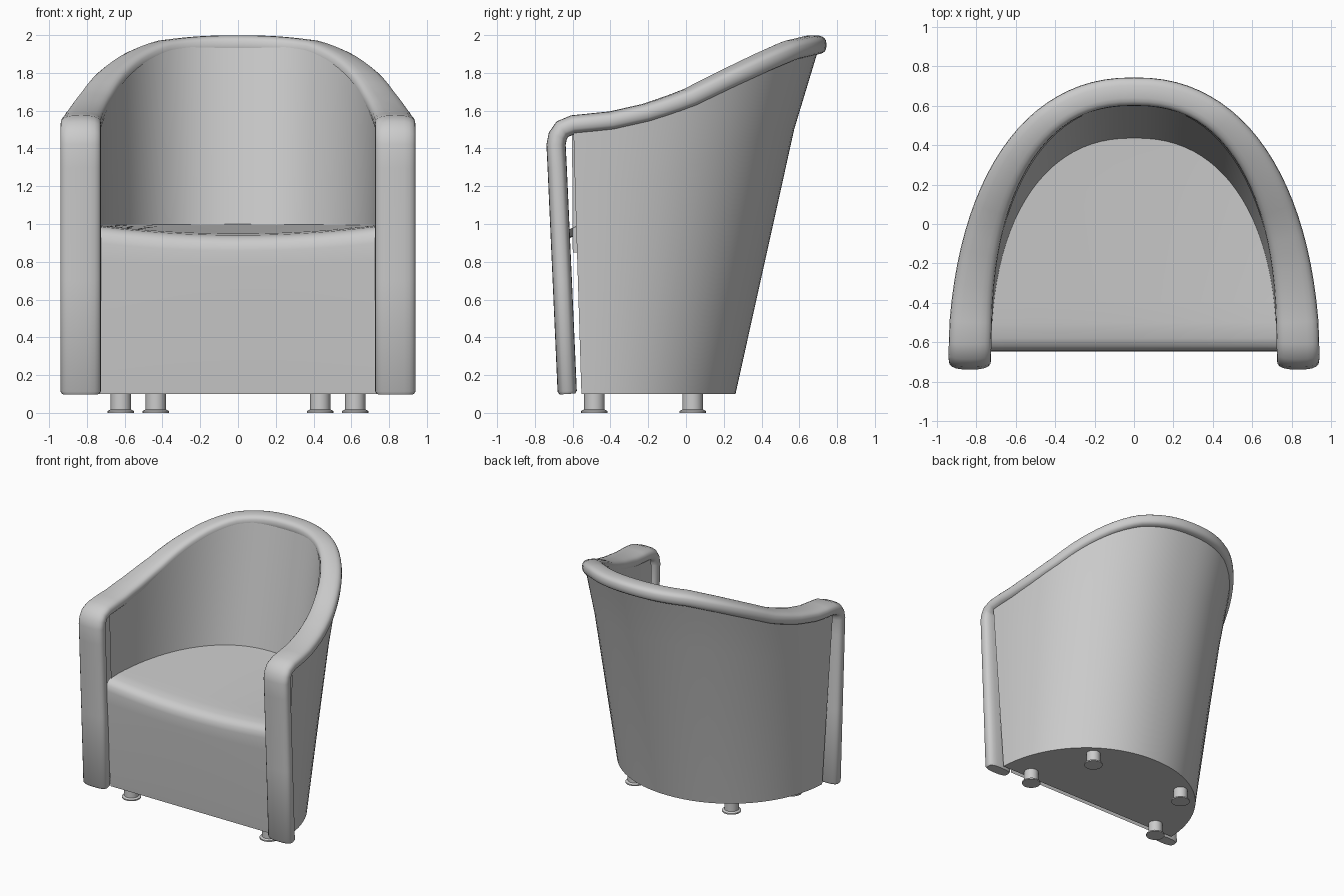
import bpy, bmesh, math
from mathutils import Vector

cube = bpy.data.objects.get("Cube")
if cube:
    bpy.data.objects.remove(cube)

grey = bpy.data.materials.new("grey_upholstery")
grey.use_nodes = True
grey.diffuse_color = (0.6, 0.6, 0.6, 1)
grey.node_tree.nodes["Principled BSDF"].inputs["Base Color"].default_value = (0.6, 0.6, 0.6, 1)


def make(name, rows, close_rows=False, caps=(), angle=40):
    """Skin a list of equally long point rows; caps lists rows to fill."""
    bm = bmesh.new()
    grid = [[bm.verts.new(p) for p in row] for row in rows]
    n = len(grid[0])
    for a, b in zip(grid, grid[1:]):
        for i in range(n if close_rows else n - 1):
            j = (i + 1) % n
            bm.faces.new((a[i], a[j], b[j], b[i]))
    for c in caps:
        bm.faces.new(grid[c])
    bmesh.ops.remove_doubles(bm, verts=bm.verts, dist=0.0005)
    bmesh.ops.recalc_face_normals(bm, faces=bm.faces)
    mesh = bpy.data.meshes.new(name)
    bm.to_mesh(mesh)
    bm.free()
    obj = bpy.data.objects.new(name, mesh)
    bpy.context.collection.objects.link(obj)
    mesh.materials.append(grey)
    bpy.ops.object.select_all(action='DESELECT')
    obj.select_set(True)
    bpy.context.view_layer.objects.active = obj
    bpy.ops.object.shade_smooth_by_angle(angle=math.radians(angle))
    return obj


def arch(t, half, front, back, n=2.3):
    """Point on a horseshoe plan curve that is open to the front."""
    c, s = math.cos(t), max(math.sin(t), 0)
    x = math.copysign(half * abs(c) ** (2 / n), c)
    return x, front + (back - front) * s ** (2 / n)


def rim_height(y):
    """Height of the rim centre line, by smooth interpolation along y."""
    keys = [(-0.8, 1.50), (-0.6, 1.525), (-0.4, 1.545), (-0.2, 1.59), (0, 1.66),
            (0.2, 1.76), (0.4, 1.855), (0.55, 1.92), (0.68, 1.95)]
    for (y0, z0), (y1, z1) in zip(keys, keys[1:]):
        if y <= y1:
            return z0 + (z1 - z0) * (y - y0) / (y1 - y0)
    return keys[-1][1]


STEPS = 48
T0 = 0.05
angles = [T0 + (math.pi - 2 * T0) * i / STEPS for i in range(STEPS + 1)]
centre = [arch(t, 0.833, -0.70, 0.672) for t in angles]
heights = [rim_height(y) for x, y in centre]

# Padded rim: one sweep up a front post, round the back and down the other post
post = [(-0.628, 0.10), (-0.629, 0.115), (-0.655, 0.70), (-0.682, 1.30),
        (-0.688, 1.42), (-0.679, 1.465), (-0.655, 1.502)]
path = [Vector((0.833, y, z)) for y, z in post]
path += [Vector((x, y, z)) for (x, y), z in zip(centre, heights)]
path += [Vector((-0.833, y, z)) for y, z in reversed(post)]
sections = []
last = len(path) - 1
for i, p in enumerate(path):
    tangent = (path[min(i + 1, last)] - path[max(i - 1, 0)]).normalized()
    k = i - len(post)
    if 0 < k < STEPS:
        flat = Vector((tangent.x, tangent.y, 0)).normalized()
        out = Vector((flat.y, -flat.x, 0))
    else:
        out = Vector((1 if i < last / 2 else -1, 0, 0))
    normal = out.cross(tangent)
    back = max(0, min(1, (p.y + 0.5) / 1.1))
    half_w = 0.108 - 0.036 * back
    half_t = 0.051
    if i in (0, last):
        half_w, half_t = half_w - 0.01, half_t - 0.01
    ring = []
    for j in range(20):
        a = math.tau * j / 20
        c, s = math.cos(a), math.sin(a)
        u = math.copysign(abs(c) ** 0.7, c) * half_w
        v = math.copysign(abs(s) ** 0.7, s) * half_t
        ring.append(p + out * u + normal * v)
    sections.append(ring)
make("padded_rim", sections, close_rows=True, caps=(0, -1), angle=50)

# Outer shell: leans outward from a half-round base up to the rim
base, middle, top = [], [], []
for t, z in zip(angles, heights):
    bx, by = arch(t, 0.84, -0.60, 0.262, 2.05)
    tx, ty = arch(t, 0.908, -0.70, 0.705)
    bow = 0.025 * math.sin(t)
    f = 0.76
    base.append((bx, by, 0.10))
    middle.append((bx + (tx - bx) * f, by + (ty - by) * f - bow, 0.1 + (z - 0.1) * f))
    top.append((tx, ty, z - 0.01))
make("outer_shell", [base, middle, top], caps=(0,))

# Inner backrest wall
low, high = [], []
for t, z in zip(angles, heights):
    low.append((*arch(t, 0.722, -0.68, 0.41), 0.85))
    high.append((*arch(t, 0.738, -0.70, 0.605), z))
make("inner_backrest", [low, high])

# Seat: front panel and cushion top, dipping in the middle of the front edge
profile = [(-0.59, 0.10), (-0.60, 0.2), (-0.643, 0.80), (-0.648, 0.90), (-0.641, 0.945),
           (-0.62, 0.972), (-0.58, 0.987), (-0.5, 0.992)]
profile += [(-0.5 + 0.945 * math.sin(math.pi / 2 * k / 14), 0.992 + 0.008 * k / 14)
            for k in range(1, 15)]
rows = []
for y, z in profile:
    depth = max(0, (y + 0.66) / 1.11)
    half = 0.735 * max(0, 1 - depth ** 2.3) ** (1 / 2.3)
    sag = 0.05 * max(0, 1 - depth) * max(0, min(1, (z - 0.6) / 0.35))
    rows.append([(half * q, y, z - sag * (1 - q * q)) for q in [i / 8 - 1 for i in range(17)]])
make("seat", rows)

# Feet: short pegs on wider round glides
foot_profile = [(0.07, 0), (0.07, 0.01), (0.054, 0.018), (0.054, 0.11)]
for side, sx in (("left", 1), ("right", -1)):
    for end, x, y in (("front", 0.62, -0.485), ("back", 0.435, 0.035)):
        rings = [[(sx * x + r * math.cos(math.tau * i / 24), y + r * math.sin(math.tau * i / 24), z)
                  for i in range(24)] for r, z in foot_profile]
        make(f"{end}_{side}_foot", rings, close_rows=True, caps=(0, -1))
